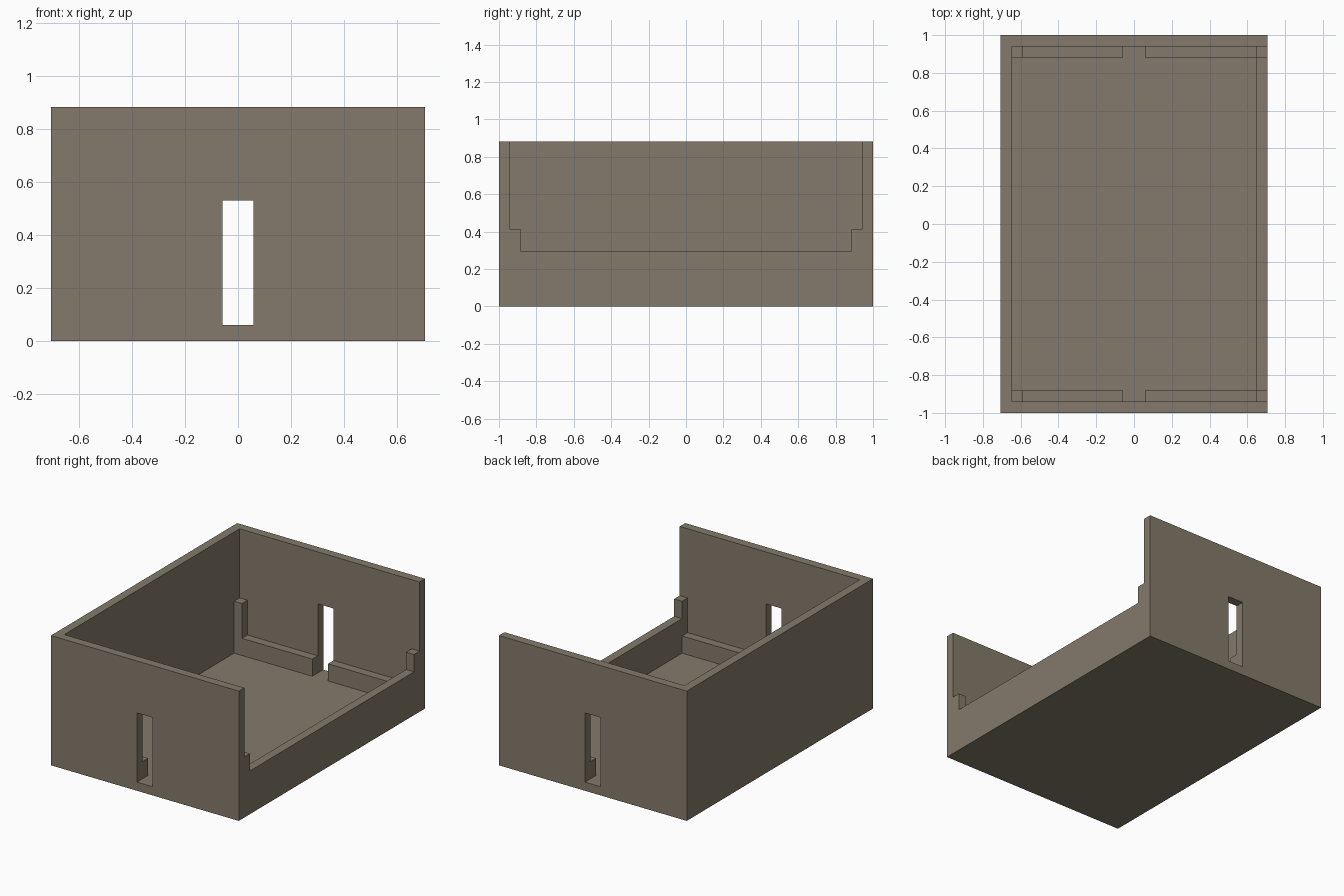
import bpy
import bmesh
import math

if "Cube" in bpy.data.objects:
    bpy.data.objects.remove(bpy.data.objects["Cube"])

# Main dimensions: outer half sizes, height, and wall thickness
X, Y, H, T = 0.706, 1.0, 0.882, 0.059
XI, YI = X - T, Y - T            # inner wall planes
RAIL_Z, LOW_Z, POST_Z, SLOT_Z = 0.176, 0.294, 0.412, 0.529


def box(name, x0, x1, y0, y1, z0, z1):
    """Axis-aligned box object from its limits."""
    bm = bmesh.new()
    bmesh.ops.create_cube(bm, size=1.0)
    for v in bm.verts:
        v.co = (x1 if v.co.x > 0 else x0,
                y1 if v.co.y > 0 else y0,
                z1 if v.co.z > 0 else z0)
    mesh = bpy.data.meshes.new(name)
    bm.to_mesh(mesh)
    bm.free()
    ob = bpy.data.objects.new(name, mesh)
    bpy.context.scene.collection.objects.link(ob)
    return ob


taupe = bpy.data.materials.new("taupe")
taupe.diffuse_color = (0.23, 0.195, 0.145, 1.0)
taupe.use_nodes = True
taupe.node_tree.nodes["Principled BSDF"].inputs["Base Color"].default_value = taupe.diffuse_color

# Solid block that becomes the open-sided tray
tray = box("tray", -X, X, -Y, Y, 0, H)
tray.data.materials.append(taupe)

cutters = [
    # upper cavity, open to the right, above the corner posts
    box("upper_cavity", -XI, X + 0.2, -YI, YI, POST_Z, H + 0.2),
    # space between the corner posts, above the rails
    box("rail_cavity", -XI + T, XI, -YI, YI, RAIL_Z, POST_Z + 0.1),
    # deep cavity down to the floor, between the rails
    box("floor_cavity", -XI, XI, -YI + T, YI - T, T, POST_Z + 0.1),
    # opening above the low right wall
    box("side_opening", XI - 0.1, X + 0.2, -YI + T, YI - T, LOW_Z, POST_Z + 0.1),
    # slot through the front and back walls and their rails
    box("end_slots", -T, T, -Y - 0.2, Y + 0.2, T, SLOT_Z),
]
for c in cutters:
    c.hide_render = True
    mod = tray.modifiers.new(c.name, 'BOOLEAN')
    mod.operation = 'DIFFERENCE'
    mod.solver = 'EXACT'
    mod.object = c

# Bake the cuts, then remove the cutters
bpy.context.view_layer.update()
deps = bpy.context.evaluated_depsgraph_get()
result = bpy.data.meshes.new_from_object(tray.evaluated_get(deps))
tray.modifiers.clear()
tray.data = result
tray.data.name = "tray"
for c in cutters:
    bpy.data.objects.remove(c)

# Merge leftover seams on flat faces
bm = bmesh.new()
bm.from_mesh(tray.data)
bmesh.ops.remove_doubles(bm, verts=bm.verts, dist=1e-4)
bmesh.ops.dissolve_limit(bm, angle_limit=math.radians(1),
                         verts=bm.verts, edges=bm.edges)
for f in bm.faces:
    f.material_index = 0
    f.smooth = False
bm.to_mesh(tray.data)
bm.free()
if not tray.data.materials:
    tray.data.materials.append(taupe)
else:
    tray.data.materials[0] = taupe
